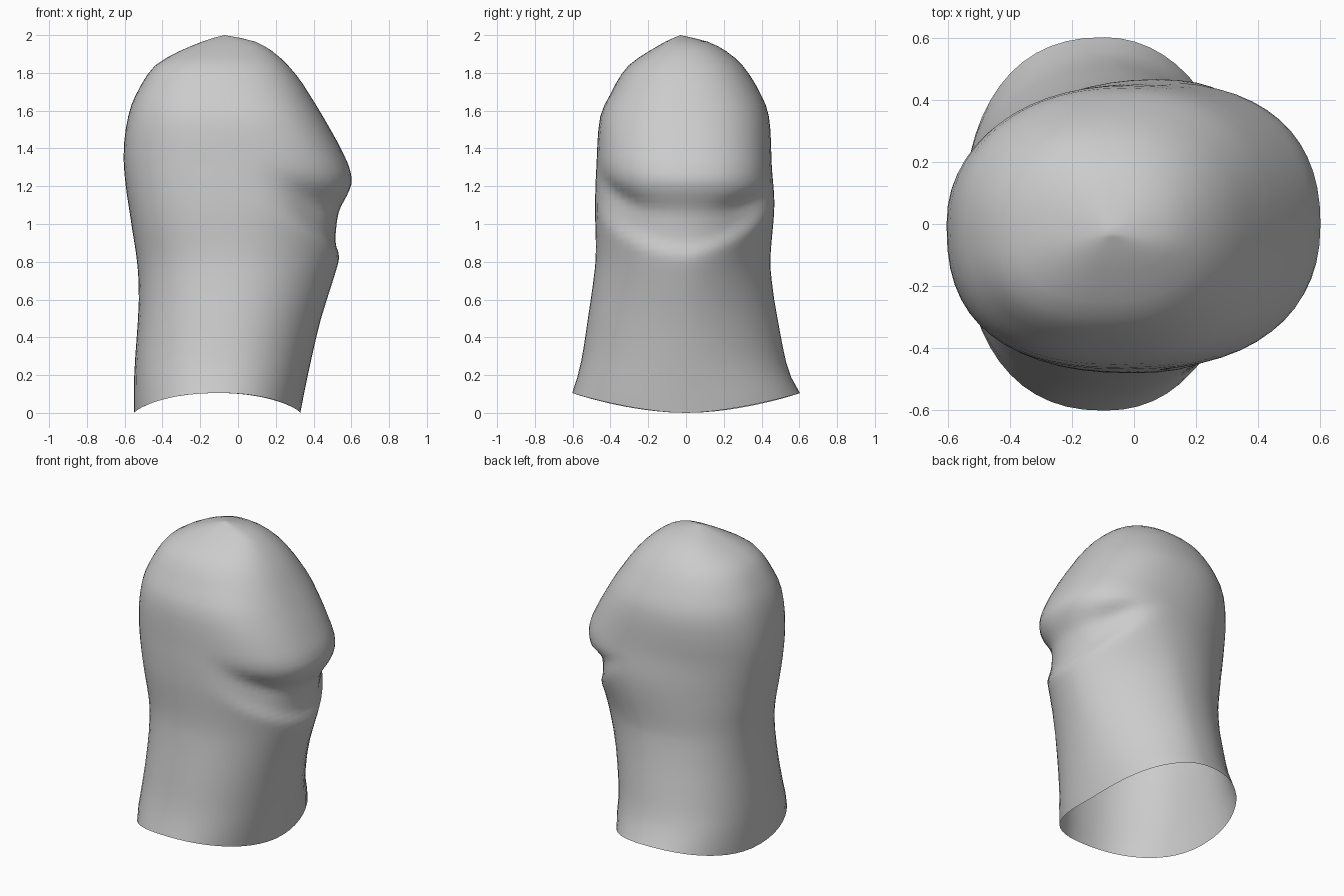
import bpy, bmesh
from math import sin, cos, pi, exp, copysign

if "Cube" in bpy.data.objects:
    bpy.data.objects.remove(bpy.data.objects["Cube"])

# Silhouette profiles as (z, offset)
X_BACK = [(0, -.55), (.2, -.55), (.6, -.525), (.8, -.535), (1, -.565), (1.27, -.602), (1.45, -.602),
          (1.63, -.565), (1.75, -.505), (1.84, -.44), (1.9, -.34), (1.95, -.23), (1.985, -.13), (2, -.07)]
X_FACE = [(0, .33), (.2, .37), (.5, .44), (.82, .537), (.9, .52), (1.07, .545), (1.13, .568),
          (1.2, .598), (1.25, .602), (1.35, .57), (1.5, .49), (1.7, .37), (1.8, .30),
          (1.9, .2), (1.97, .08), (2, -.07)]
X_MID = [(0, -.11), (.5, -.04), (1, 0), (1.3, 0), (1.6, -.05), (1.84, -.09), (2, -.07)]
Y_FRONT = [(0, -.6), (.11, -.602), (.2, -.572), (.3, -.55), (.5, -.52), (.8, -.48), (1.1, -.482),
           (1.3, -.475), (1.57, -.455), (1.68, -.405), (1.84, -.305), (1.93, -.17), (1.97, -.1), (2, -.03)]
Y_REAR = [(0, .6), (.11, .602), (.2, .55), (.3, .523), (.5, .485), (.65, .46), (.8, .447), (1.1, .468),
          (1.3, .455), (1.57, .44), (1.68, .4), (1.84, .3), (1.93, .19), (1.97, .1), (2, -.03)]
# Cross-section squareness (2 = ellipse) per quarter, keyed by (towards face, towards rear)
SQUARE = {(True, True): [(0, 2.1), (.3, 1.85), (.8, 1.85), (1.15, 2.2), (2, 2.2)],
          (True, False): [(0, 2.15), (.8, 2.15), (1.2, 2.25), (2, 2.2)],
          (False, True): [(0, 2.3), (.8, 2.15), (2, 2.2)],
          (False, False): [(0, 2.3), (.7, 2.25), (1.1, 2.5), (1.8, 2.5), (2, 2.3)]}


def sample(p, z):
    """Smooth cubic lookup through the profile points."""
    def slope(i):
        a, b = p[max(i - 1, 0)], p[min(i + 1, len(p) - 1)]
        return (b[1] - a[1]) / (b[0] - a[0])
    for i in range(len(p) - 1):
        (z0, a), (z1, b) = p[i], p[i + 1]
        if z <= z1:
            h = z1 - z0
            t = max(0, (z - z0) / h)
            return (a * (1 + 2 * t) * (1 - t) ** 2 + b * t * t * (3 - 2 * t)
                    + h * t * (1 - t) * (slope(i) * (1 - t) - slope(i + 1) * t))
    return p[-1][1]


def fold_lines(angle):
    """Heights of the lower ridge and the brow edge, and distance from the face centre."""
    rear = angle < pi
    s = min(1, min(angle, 2 * pi - angle) / 1.45)
    return s, .82 + (.35 if rear else .3) * s ** 1.5, 1.15 + (.1 if rear else .22) * s ** 2


def face_height(angle, z):
    """Bend the face profile so its folds follow the fold lines."""
    s, low, high = fold_lines(angle)
    if z < low:
        return z * .82 / low
    if z < high:
        return .82 + .33 * (z - low) / (high - low)
    return 1.15 + .85 * (z - high) / (2 - high)


def mouth_dent(angle, z):
    """Inward dent of the fold under the brow, deepest towards its corners."""
    s, low, high = fold_lines(angle)
    t = (z - low) / (high - low)
    if s >= 1 or not 0 < t < 1:
        return 0
    shape = t / .7 if t < .7 else (1 - t) / .3
    return shape * (.01 + .04 * exp(-((s - .55) / .28) ** 2)) * (1 - s ** 4)


# Hood: open shell lofted from rings
SEG = 56
levels = [i * .1 for i in range(8)] + [.76 + i * .03 for i in range(21)]
levels += [1.43, 1.5, 1.57, 1.63, 1.68, 1.74, 1.79, 1.84, 1.88, 1.915, 1.94, 1.965, 1.985, 1.994]
bm = bmesh.new()
rings = []
for level in levels:
    ring = []
    for i in range(SEG):
        ang = 2 * pi * i / SEG
        c, s = cos(ang), sin(ang)
        z = level + .105 * abs(s) ** 1.6 * max(0, 1 - level / .6)
        power = 2 / sample(SQUARE[c > 0, s > 0], z)
        side = Y_REAR if s > 0 else Y_FRONT
        y_mid = -.03 * max(0, (z - 1.6) / .4)
        y = y_mid + abs(s) ** power * (sample(side, z) - y_mid)
        mid = sample(X_MID, z)
        edge = sample(X_FACE, face_height(ang, z)) if c > 0 else sample(X_BACK, z)
        x = mid + (edge - mid) * abs(c) ** power
        # rear side bulges a little further towards the face at mouth height
        x += .07 * max(0, s) ** 2 * exp(-((z - 1.15) / .25) ** 2)
        d = mouth_dent(ang, z)
        ring.append(bm.verts.new((x - d * c, y - d * s, z)))
    rings.append(ring)
for lo, hi in zip(rings, rings[1:]):
    for i in range(SEG):
        j = (i + 1) % SEG
        bm.faces.new((lo[i], lo[j], hi[j], hi[i]))
tip = bm.verts.new((-.07, -.03, 2))
for i in range(SEG):
    bm.faces.new((rings[-1][i], rings[-1][(i + 1) % SEG], tip))

# Soften the folds without moving the rim or tip
soft = [v for ring in rings[1:-3] for v in ring]
bmesh.ops.smooth_vert(bm, verts=soft, factor=.3, use_axis_x=True, use_axis_y=True, use_axis_z=False)
for f in bm.faces:
    f.smooth = True

mesh = bpy.data.meshes.new("hood")
bm.to_mesh(mesh)
bm.free()
hood = bpy.data.objects.new("hood", mesh)
bpy.context.collection.objects.link(hood)
